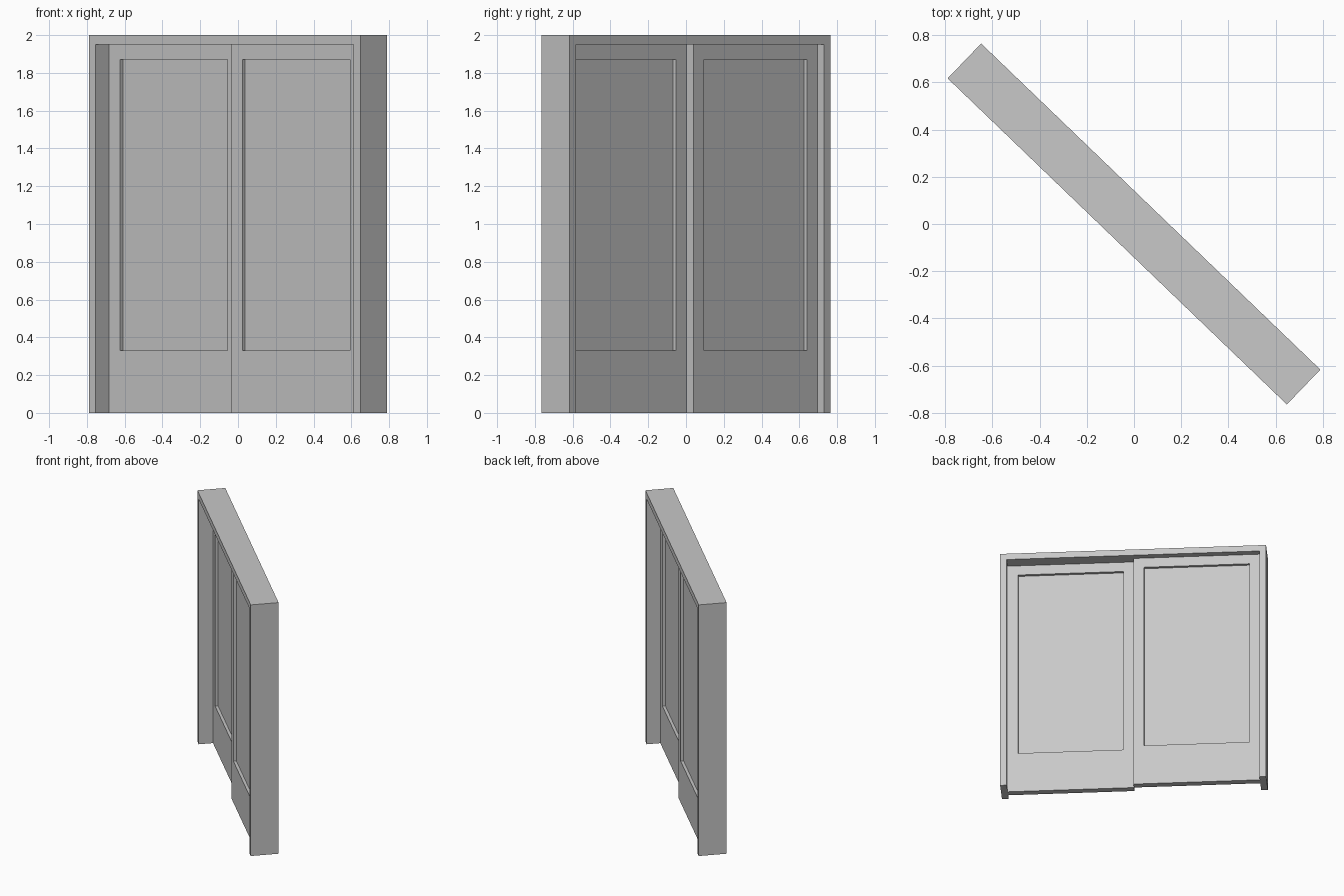
import bpy, bmesh, math
from mathutils import Matrix, Vector

if "Cube" in bpy.data.objects:
    bpy.data.objects.remove(bpy.data.objects["Cube"])

TURN = Matrix.Rotation(math.radians(-43.87), 4, 'Z')
HALF_W, HALF_D, HEIGHT = 0.9975, 0.1025, 2.0
INNER_W, INNER_H = 0.948, 1.95
DOOR_T, MARGIN, SILL, RECESS = 0.052, 0.112, 0.33, 0.022

grey = bpy.data.materials.new("light_grey")
grey.use_nodes = True
colour = (0.58, 0.58, 0.58, 1)
grey.diffuse_color = colour
grey.node_tree.nodes["Principled BSDF"].inputs["Base Color"].default_value = colour


def add_object(name, bm, matrix):
    bmesh.ops.recalc_face_normals(bm, faces=bm.faces)
    mesh = bpy.data.meshes.new(name)
    bm.to_mesh(mesh)
    bm.free()
    mesh.materials.append(grey)
    obj = bpy.data.objects.new(name, mesh)
    obj.matrix_world = matrix
    bpy.context.collection.objects.link(obj)


# Door frame: two jambs and a lintel, open at the floor
half = [(INNER_W, 0), (HALF_W, 0), (HALF_W, HEIGHT)]
arch = half + [(-x, z) for x, z in reversed(half)] + [(-INNER_W, INNER_H), (INNER_W, INNER_H)]
bm = bmesh.new()
face = bm.faces.new([bm.verts.new((x, -HALF_D, z)) for x, z in arch])
out = bmesh.ops.extrude_face_region(bm, geom=[face])
bmesh.ops.translate(bm, vec=(0, 2 * HALF_D, 0),
                    verts=[v for v in out["geom"] if isinstance(v, bmesh.types.BMVert)])
add_object("door_frame", bm, TURN)


# Sliding doors: slabs with a recessed pane on both faces
def sliding_door(name, side):
    bm = bmesh.new()
    bmesh.ops.create_cube(bm, size=1)
    bmesh.ops.scale(bm, vec=(INNER_W, DOOR_T, INNER_H), verts=bm.verts)
    centre = Vector((side * INNER_W / 2, 0.0025 - side * DOOR_T / 2, INNER_H / 2))
    bmesh.ops.translate(bm, vec=centre, verts=bm.verts)
    bm.normal_update()
    for pane in [f for f in bm.faces if abs(f.normal.y) > 0.9]:
        inward = -pane.normal.copy() * RECESS
        bmesh.ops.inset_individual(bm, faces=[pane], thickness=MARGIN)
        for v in pane.verts:
            if v.co.z < 1:
                v.co.z = SILL
        # A second ring makes the square step down to the pane
        bmesh.ops.inset_individual(bm, faces=[pane], thickness=0)
        bmesh.ops.translate(bm, vec=inward, verts=pane.verts)
    add_object(name, bm, TURN)


sliding_door("left_door", 1)
sliding_door("right_door", -1)
